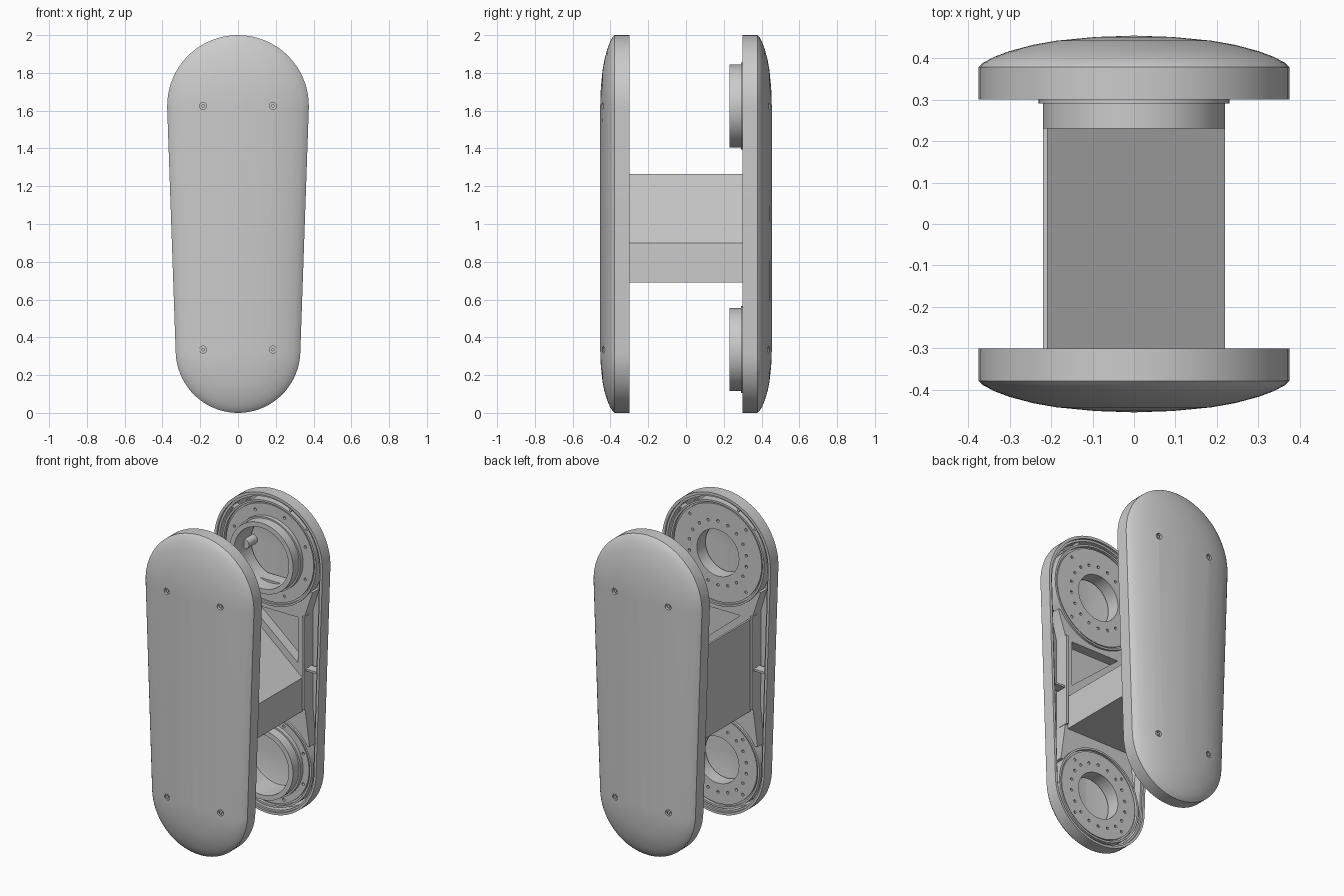
import bpy, bmesh
from math import sin, cos, pi, radians, asin
from mathutils import Matrix, Vector

cube = bpy.data.objects.get("Cube")
if cube:
    bpy.data.objects.remove(cube)

# Single grey material
grey = bpy.data.materials.new("plain grey")
grey.use_nodes = True
grey.diffuse_color = (0.6, 0.6, 0.6, 1)
grey.node_tree.nodes["Principled BSDF"].inputs["Base Color"].default_value = (0.6, 0.6, 0.6, 1)

TOP = (1.625, 0.375)      # centre height and radius of the upper end
LOW = (0.33, 0.33)        # same for the lower end
made = []


def finish(name, bm):
    bmesh.ops.recalc_face_normals(bm, faces=bm.faces)
    mesh = bpy.data.meshes.new(name)
    bm.to_mesh(mesh)
    bm.free()
    mesh.materials.append(grey)
    ob = bpy.data.objects.new(name, mesh)
    bpy.context.collection.objects.link(ob)
    made.append(ob)
    return ob


def loft(name, loops, closed=False):
    """Skin a list of point loops; cap the ends or join them up."""
    bm = bmesh.new()
    rings = [[bm.verts.new(p) for p in loop] for loop in loops]
    pairs = list(zip(rings, rings[1:]))
    if closed:
        pairs.append((rings[-1], rings[0]))
    for a, b in pairs:
        n = len(a)
        for i in range(n):
            j = (i + 1) % n
            bm.faces.new((a[i], a[j], b[j], b[i]))
    if not closed:
        bm.faces.new(rings[0])
        bm.faces.new(rings[-1])
    return finish(name, bm)


def prism(name, pts, y0, y1):
    return loft(name, [[(x, y, z) for x, z in pts] for y in (y0, y1)])


def box(name, x0, x1, z0, z1, y0, y1):
    return prism(name, [(x0, z0), (x1, z0), (x1, z1), (x0, z1)], y0, y1)


def lathe(name, profile, zc, side, n=64):
    loops = [[(r * cos(2 * pi * i / n), side * d, zc + r * sin(2 * pi * i / n))
              for i in range(n)] for r, d in profile]
    return loft(name, loops, closed=True)


def pegs(name, spots, radius, d0, d1, side, n=16):
    """Cylinders along y at the given (x, z) spots."""
    bm = bmesh.new()
    for x, z in spots:
        m = Matrix.Translation((x, side * (d0 + d1) / 2, z)) @ Matrix.Rotation(pi / 2, 4, 'X')
        bmesh.ops.create_cone(bm, cap_ends=True, segments=n, radius1=radius,
                              radius2=radius, depth=d1 - d0, matrix=m)
    return finish(name, bm)


def cut(ob, cutter):
    mod = ob.modifiers.new("cut", 'BOOLEAN')
    mod.operation = 'DIFFERENCE'
    mod.solver = 'EXACT'
    mod.object = cutter
    cutter.hide_render = True
    bpy.context.view_layer.objects.active = ob
    bpy.ops.object.modifier_apply(modifier=mod.name)
    made.remove(cutter)
    bpy.data.objects.remove(cutter)


def outline(s, d, side, n=36):
    """Tapered capsule outline, shrunk by s towards its centre line."""
    lean = asin((TOP[1] - LOW[1]) / (TOP[0] - LOW[0]))
    pts = []
    for (zc, r), start, end in ((TOP, -lean, pi + lean), (LOW, pi + lean, 2 * pi - lean)):
        for i in range(n + 1):
            a = start + (end - start) * i / n
            pts.append((s * r * cos(a), side * d, zc + s * r * sin(a)))
    return pts


def circle_spots(zc, r, count, skip=1):
    return [(r * cos(2 * pi * (i + 0.5) / count), zc + r * sin(2 * pi * (i + 0.5) / count))
            for i in range(count)]


# Hollow domed cover: inner floor, ledge, rim, wall, dome
COVER = [(0.02, 0.425), (0.5, 0.412), (0.8, 0.388), (0.92, 0.365), (0.92, 0.312),
         (0.955, 0.312), (0.955, 0.30), (1, 0.30), (1, 0.378), (0.97, 0.389),
         (0.9, 0.403), (0.8, 0.417), (0.65, 0.432), (0.5, 0.442), (0.25, 0.451), (0.02, 0.454)]
SCREWS = [(x, z) for x in (-0.185, 0.185) for z in (TOP[0], 0.335)]
FRAME = [(0.27, 0.48), (0.24, 0.70), (0.24, 1.30), (0.29, 1.45)]

for side, label in ((-1, "front"), (1, "back")):
    cover = loft(label + "_cover", [outline(s, d, side) for s, d in COVER])
    cut(cover, pegs("screw_cutter", SCREWS, 0.019, 0.426, 0.48, side))
    pegs(label + "_cover_screws", SCREWS, 0.009, 0.42, 0.437, side)
    pegs(label + "_screw_bosses", SCREWS, 0.03, 0.33, 0.42, side, 24)

    # Web plate between the two ends, with a triangular pocket
    pts = FRAME + [(-x, z) for x, z in reversed(FRAME)]
    web = prism(label + "_web", pts, side * 0.322, side * 0.40)
    pocket = [(-0.15, 1.27), (0.19, 1.27), (0.19, 0.985)]
    cut(web, prism("pocket_cutter", pocket, side * 0.25, side * 0.385))

    # Side rails and slot ribs
    for sx in (-1, 1):
        box(label + "_rail", sx * 0.228, sx * 0.243, 0.71, 1.29, side * 0.306, side * 0.37)
        box(label + "_slot_rib", sx * 0.235, sx * 0.335, 0.95, 0.962, side * 0.32, side * 0.38)

    # Round end fittings: tubes at the back, drilled discs at the front
    for (zc, _), r, end in ((TOP, 0.325, "upper"), (LOW, 0.293, "lower")):
        if side > 0:
            zc = zc if end == "upper" else 0.335
            inner = [(0.19, 0.40), (0.19, 0.23), (0.22, 0.23), (0.22, 0.29), (0.23, 0.29), (0.23, 0.315)]
            holes = circle_spots(zc, (r + 0.205) / 2, 8)
        else:
            inner = [(0.145, 0.40), (0.145, 0.315)]
            holes = circle_spots(zc, 0.2, 18) + circle_spots(zc, r - 0.05, 4)
        edge = [(r - 0.022, 0.315), (r - 0.022, 0.326), (r - 0.012, 0.326),
                (r - 0.012, 0.308), (r, 0.308), (r, 0.375)]
        ring = lathe(f"{label}_{end}_fitting", inner + edge, zc, side)
        cut(ring, pegs("bolt_cutter", holes, 0.009, 0.28, 0.335, side, 12))

    # Short ribs between the upper fitting and the rim
    for a in (40, 65, 115, 140):
        c, s = cos(radians(a)), sin(radians(a))
        quad = [(c * q - s * t, TOP[0] + s * q + c * t)
                for q, t in ((0.32, -0.005), (0.35, -0.005), (0.35, 0.005), (0.32, 0.005))]
        prism(label + "_rim_rib", quad, side * 0.316, side * 0.38)

# Sloped bridge block joining the two halves
prism("bridge_block", [(-0.22, 0.69), (0.22, 0.69), (0.22, 0.90), (-0.208, 1.265), (-0.22, 1.265)],
      -0.335, 0.335)

# Smooth curved surfaces, keep hard edges
bpy.ops.object.select_all(action='DESELECT')
for ob in made:
    ob.select_set(True)
bpy.context.view_layer.objects.active = made[0]
bpy.ops.object.shade_smooth_by_angle(angle=radians(30))
